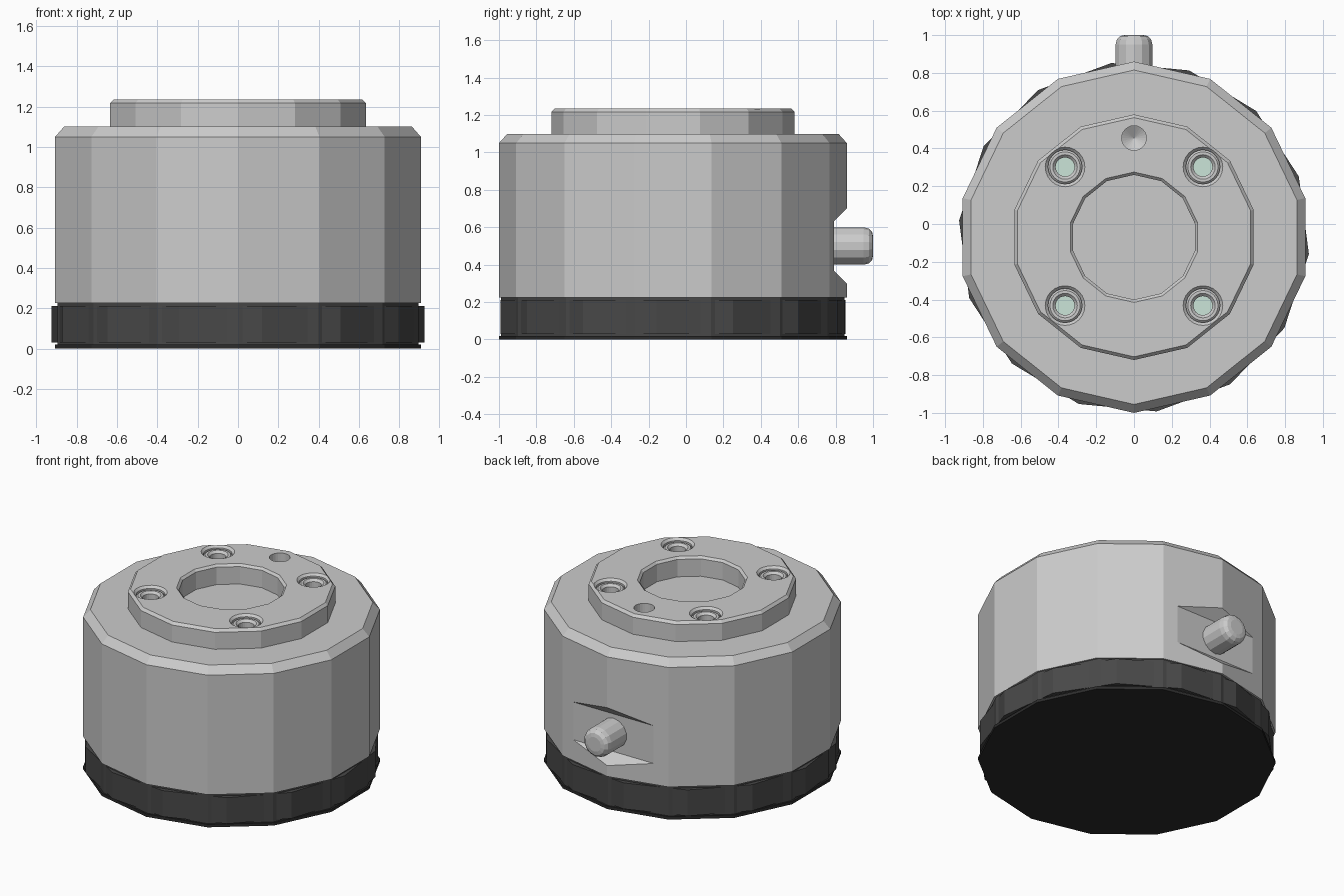
import bpy, bmesh
from math import pi, sin, cos, radians
from mathutils import Matrix

if "Cube" in bpy.data.objects:
    bpy.data.objects.remove(bpy.data.objects["Cube"])

CY = -0.07   # axis of the housing


def material(name, c):
    m = bpy.data.materials.new(name)
    m.diffuse_color = (*c, 1)
    m.use_nodes = True
    m.node_tree.nodes["Principled BSDF"].inputs["Base Color"].default_value = m.diffuse_color
    return m


BLACK = material("black_plastic", (0.065, 0.065, 0.065))
RUBBER = material("black_rubber", (0.025, 0.025, 0.025))
MINT = material("mint", (0.60, 0.78, 0.69))


def lathe(name, profile, sides, loc=(0, CY, 0), turn=0, mat=None, closed=False, tilt=0):
    """Revolve (radius, z) points, listed bottom to top, about z."""
    bm = bmesh.new()
    rings = []
    for r, z in profile:
        if r == 0:
            rings.append([bm.verts.new((0, 0, z))] * sides)
        else:
            rings.append([bm.verts.new((r * cos(a), r * sin(a), z)) for a in
                          (-pi / 2 + radians(turn) + 2 * pi * i / sides for i in range(sides))])
    pairs = list(zip(rings, rings[1:]))
    if closed:
        pairs.append((rings[-1], rings[0]))
    for lo, hi in pairs:
        for i in range(sides):
            j = (i + 1) % sides
            bm.faces.new(list(dict.fromkeys((lo[i], lo[j], hi[j], hi[i]))))
    bmesh.ops.dissolve_limit(bm, angle_limit=0.001, verts=bm.verts, edges=bm.edges)
    bmesh.ops.recalc_face_normals(bm, faces=bm.faces)
    bm.transform(Matrix.Rotation(tilt, 4, 'X'))
    return finish(name, bm, loc, mat)


def finish(name, bm, loc=(0, 0, 0), mat=None):
    me = bpy.data.meshes.new(name)
    bm.to_mesh(me)
    bm.free()
    ob = bpy.data.objects.new(name, me)
    ob.location = loc
    if mat:
        me.materials.append(mat)
    bpy.context.collection.objects.link(ob)
    return ob


def cut(target, cutter):
    cutter.hide_render = True
    cutter.display_type = 'WIRE'
    m = target.modifiers.new(cutter.name, 'BOOLEAN')
    m.operation, m.solver, m.object = 'DIFFERENCE', 'EXACT', cutter


# Housing with stepped flange and central recess
housing = lathe("housing", [(0, 0.225), (0.93, 0.225), (0.93, 1.05), (0.885, 1.10), (0.65, 1.10),
                            (0.65, 1.217), (0.633, 1.235), (0.345, 1.235), (0.33, 1.22),
                            (0.33, 1.10), (0, 1.10)], 14)

# Base: neck, ring turned slightly, foot plate
lathe("base_neck", [(0, 0.01), (0.918, 0.01), (0.918, 0.23), (0, 0.23)], 14, mat=BLACK)
lathe("base_ring", [(0, 0.03), (0.93, 0.03), (0.93, 0.21), (0, 0.21)], 14, turn=7.4, mat=BLACK)
lathe("foot_plate", [(0, 0), (0.93, 0), (0.93, 0.02), (0, 0.02)], 14, mat=RUBBER)

# Screw holes with sleeves and mint floors
for sx in (-1, 1):
    for sy in (-1, 1):
        loc = (sx * 0.365, CY + 0.005 + sy * 0.367, 0)
        cut(housing, lathe("screw_hole_cutter", [(0, 1.0), (0.09, 1.0), (0.09, 1.22),
                                                 (0.115, 1.245), (0, 1.245)], 24, loc))
        lathe("screw_sleeve", [(0.05, 1.0), (0.091, 1.0), (0.091, 1.205), (0.08, 1.215),
                               (0.065, 1.215), (0.05, 1.20)], 24, loc, closed=True)
        lathe("screw_floor", [(0, 1.005), (0.051, 1.005), (0.051, 1.11), (0, 1.11)], 24, loc, mat=MINT)

# Drilled dowel hole with conical bottom
cut(housing, lathe("dowel_cutter", [(0, 1.08), (0.065, 1.12), (0.065, 1.26), (0, 1.26)], 24,
                   (0, 0.455, 0)))

# Flat notch at the back, sloped at top and bottom
bm = bmesh.new()
sec = [(0.79, 0.37), (0.92, 0.24), (0.92, 0.76), (0.79, 0.63)]
face = bm.faces.new([bm.verts.new((-0.6, y, z)) for y, z in sec])
ext = bmesh.ops.extrude_face_region(bm, geom=[face])["geom"]
bmesh.ops.translate(bm, vec=(1.2, 0, 0), verts=[g for g in ext if isinstance(g, bmesh.types.BMVert)])
bmesh.ops.recalc_face_normals(bm, faces=bm.faces)
cut(housing, finish("notch_cutter", bm))

# Rounded cable plug at the back
lathe("cable_plug", [(0, 0), (0.1, 0), (0.1, 0.20), (0.093, 0.228), (0.075, 0.245), (0.05, 0.25), (0, 0.25)],
      14, (0, 0.75, 0.5), tilt=-pi / 2)
